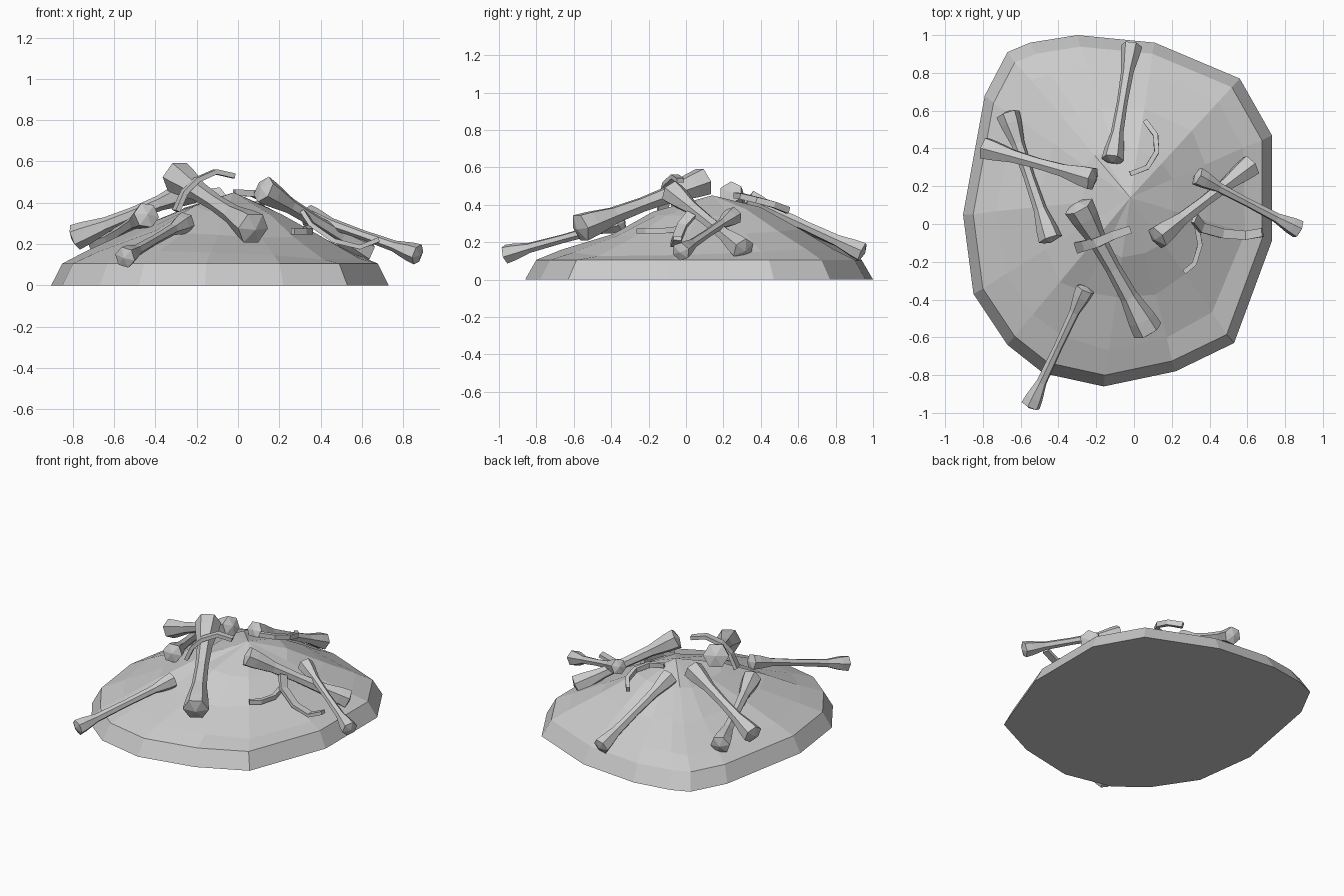
import bpy, math, random
from mathutils import Vector as V

if "Cube" in bpy.data.objects:
    bpy.data.objects.remove(bpy.data.objects["Cube"])

random.seed(4)

def add_mesh(name, verts, faces):
    me = bpy.data.meshes.new(name)
    me.from_pydata([tuple(v) for v in verts], [], faces)
    me.update()
    ob = bpy.data.objects.new(name, me)
    bpy.context.collection.objects.link(ob)
    return ob

def loft(name, rings, tips=None):
    """Skin closed rings; ends become flat caps or pointed tips."""
    n = len(rings[0])
    verts = [v for r in rings for v in r]
    faces = []
    for k in range(len(rings) - 1):
        a, b = k * n, (k + 1) * n
        for i in range(n):
            j = (i + 1) % n
            faces.append((a + i, a + j, b + j, b + i))
    last = (len(rings) - 1) * n
    start, end = tips or (None, None)
    if start is None:
        faces.append(tuple(reversed(range(n))))
    else:
        verts.append(start)
        faces += [((i + 1) % n, i, len(verts) - 1) for i in range(n)]
    if end is None:
        faces.append(tuple(range(last, last + n)))
    else:
        verts.append(end)
        faces += [(last + i, last + (i + 1) % n, len(verts) - 1) for i in range(n)]
    return add_mesh(name, verts, faces)

# Dirt mound: bevelled plinth rising into a faceted hill
outline = [(-0.30, 1.0), (-0.55, 0.96), (-0.67, 0.91), (-0.79, 0.68), (-0.905, 0.05),
           (-0.85, -0.37), (-0.67, -0.64), (-0.48, -0.79), (-0.16, -0.86), (0.22, -0.78),
           (0.53, -0.63), (0.73, -0.09), (0.73, 0.47), (0.56, 0.77), (0.11, 0.96)]
mid, peak = V((-0.08, 0.06, 0)), V((-0.02, 0.14, 0.45))
rings = []
for s, z, jit in [(1, 0, 0), (0.935, 0.105, 0), (0.80, 0.165, 0.012),
                  (0.55, 0.27, 0.025), (0.30, 0.375, 0.02)]:
    c = mid if s > 0.9 else V((peak.x, peak.y, 0))
    ring = []
    for x, y in outline:
        d = V((x, y, 0)) - c
        dip = 0.04 * max(0, math.cos(math.atan2(d.y, d.x) + 0.5)) if jit else 0
        p = c + d * (s + random.uniform(-jit, jit))
        p.z = z - dip + random.uniform(-jit, jit) * 0.7
        ring.append(p)
    rings.append(ring)
loft("dirt_mound", rings, (None, peak))

# Long bones: slim shafts flaring into blunt faceted knobs
def long_bone(name, a, b, ka, kb, shaft, turn=0.0):
    a, b = V(a), V(b)
    ax = (b - a).normalized()
    side = ax.cross(V((0, 0, 1))).normalized()
    up = side.cross(ax)
    L = (b - a).length
    stations = [(-ka * 0.35, ka), (ka * 0.55, ka * 0.9), (ka * 2.3, shaft * 1.05),
                (L * 0.5, shaft * 0.9), (L - kb * 2.3, shaft * 1.05),
                (L - kb * 0.55, kb * 0.9), (L + kb * 0.35, kb)]
    rings = []
    for d, r in stations:
        rings.append([a + ax * d + side * (r * math.cos(turn + i * math.tau / 6))
                      + up * (r * math.sin(turn + i * math.tau / 6)) for i in range(6)])
    loft(name, rings, (a - ax * ka * 0.65, b + ax * kb * 0.65))

bones = [
    ("front_large_bone", (-0.28, 0.07, 0.515), (0.06, -0.54, 0.285), 0.082, 0.082, 0.046),
    ("front_left_bone", (-0.265, -0.36, 0.30), (-0.54, -0.945, 0.14), 0.053, 0.053, 0.027),
    ("left_upper_bone", (-0.24, 0.245, 0.455), (-0.77, 0.395, 0.24), 0.066, 0.064, 0.036),
    ("left_lower_bone", (-0.45, -0.06, 0.335), (-0.66, 0.56, 0.20), 0.064, 0.064, 0.034),
    ("back_bone", (-0.11, 0.36, 0.415), (-0.015, 0.925, 0.155), 0.06, 0.056, 0.032),
    ("right_lower_bone", (0.14, -0.06, 0.455), (0.60, 0.295, 0.17), 0.068, 0.066, 0.037),
    ("right_upper_bone", (0.35, 0.245, 0.335), (0.855, -0.02, 0.155), 0.052, 0.052, 0.026),
]
for i, bone in enumerate(bones):
    long_bone(*bone, turn=0.3 * i)

# Curved ribs: thin strips swept along short paths
def rib(name, path, across, widths, thick):
    pts, across = [V(p) for p in path], V(across).normalized()
    rings = []
    n = len(pts)
    for i, p in enumerate(pts):
        t = (pts[min(i + 1, n - 1)] - pts[max(i - 1, 0)]).normalized()
        w = (across - t * across.dot(t)).normalized()
        h = t.cross(w) * thick / 2
        w = w * (widths[0] + (widths[1] - widths[0]) * i / (n - 1)) / 2
        rings.append([p - w - h, p + w - h, p + w + h, p - w + h])
    loft(name, rings)

rib("back_rib", [(0.06, 0.545, 0.37), (0.115, 0.47, 0.40), (0.12, 0.38, 0.425),
                 (0.07, 0.30, 0.445), (-0.02, 0.265, 0.45)], (0, 0, 1), (0.035, 0.03), 0.026)
rib("top_rib", [(-0.30, -0.125, 0.36), (-0.26, -0.115, 0.45), (-0.20, -0.10, 0.51),
                (-0.11, -0.06, 0.55), (-0.02, -0.03, 0.53)], (-0.35, 1, 0), (0.06, 0.04), 0.024)
rib("right_small_rib", [(0.265, -0.255, 0.26), (0.32, -0.21, 0.26), (0.35, -0.11, 0.262),
                        (0.33, 0.0, 0.275)], (0, 0, 1), (0.028, 0.03), 0.026)
rib("right_long_rib", [(0.32, 0.03, 0.35), (0.36, -0.02, 0.29), (0.47, -0.05, 0.215),
                       (0.59, -0.06, 0.185), (0.68, -0.045, 0.22)], (0.1, 1, 0), (0.055, 0.045), 0.022)
